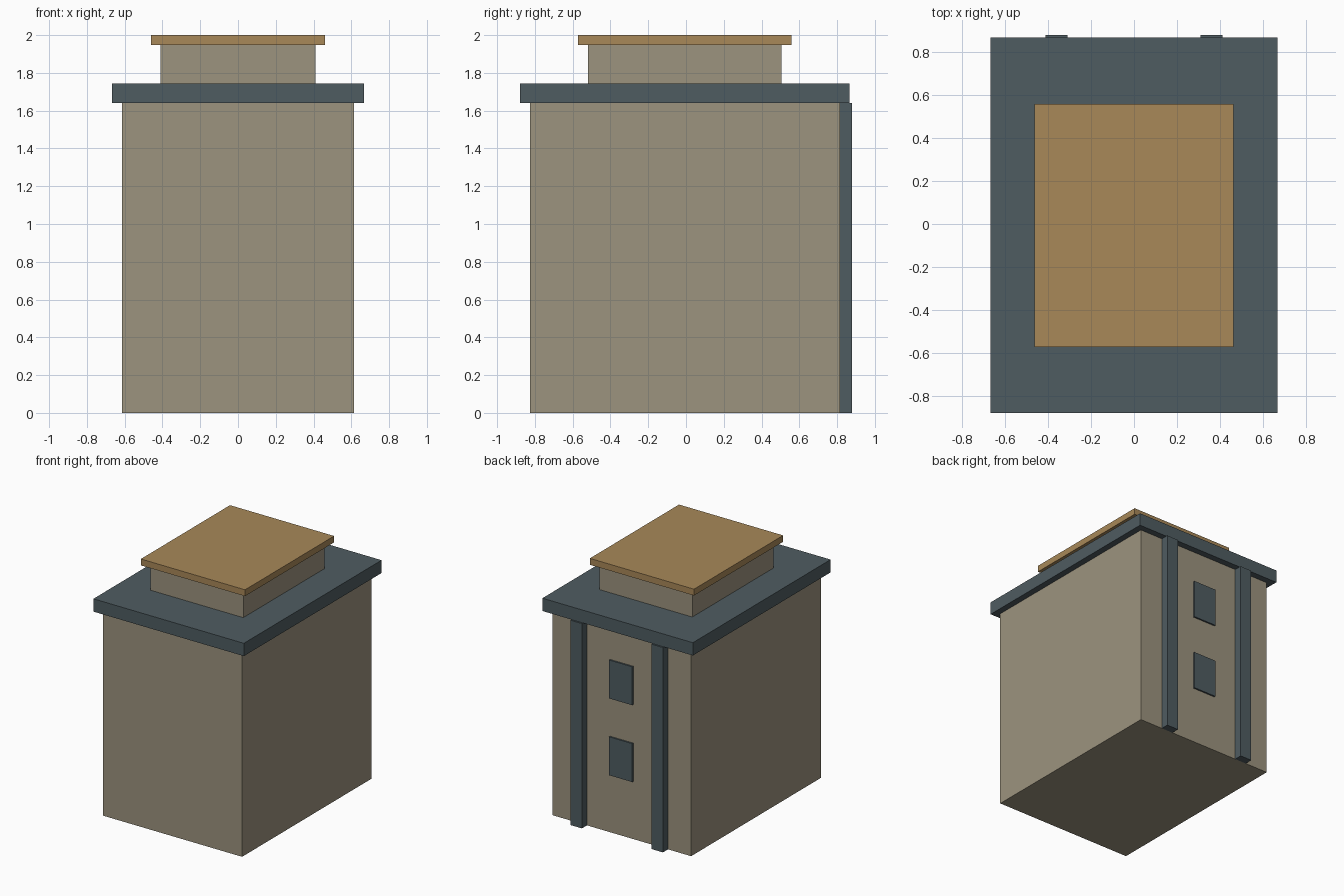
import bpy
import bmesh
from mathutils import Matrix, Vector

cube = bpy.data.objects.get("Cube")
if cube:
    bpy.data.objects.remove(cube, do_unlink=True)

U = 2 / 39         # the building sits on a grid, 39 units tall
SHIFT = -0.125     # centres the footprint, back pilasters included


def material(name, rgb):
    mat = bpy.data.materials.new(name)
    mat.use_nodes = True
    mat.diffuse_color = (*rgb, 1)
    mat.node_tree.nodes["Principled BSDF"].inputs["Base Color"].default_value = (*rgb, 1)
    return mat


stone = material("warm_stone", (0.332, 0.292, 0.209))
slate = material("slate_blue", (0.078, 0.107, 0.120))
ochre = material("ochre", (0.392, 0.246, 0.098))


def box(name, mat, x, y, z):
    """Box spanning the given (low, high) ranges in grid units."""
    low, high = (Vector(corner) for corner in zip(x, y, z))
    centre = (low + high) / 2 + Vector((0, SHIFT, 0))
    bm = bmesh.new()
    bmesh.ops.create_cube(bm, size=1, matrix=Matrix.Diagonal((high - low) * U).to_4x4())
    mesh = bpy.data.meshes.new(name)
    bm.to_mesh(mesh)
    bm.free()
    mesh.materials.append(mat)
    obj = bpy.data.objects.new(name, mesh)
    obj.location = centre * U
    bpy.context.collection.objects.link(obj)


# Stacked tiers: name, material, half width, half depth, height
tiers = [
    ("main_block", stone, 12, 16, 32),
    ("roof_slab", slate, 13, 17, 2),
    ("upper_block", stone, 8, 10, 4),
    ("roof_cap", ochre, 9, 11, 1),
]
base = 0
for name, mat, w, d, h in tiers:
    box(name, mat, (-w, w), (-d, d), (base, base + h))
    base += h

# Pilasters on the back wall
for side, x in (("left", 7), ("right", -7)):
    box(f"{side}_pilaster", slate, (x - 1, x + 1), (16, 17.25), (0, 32))

# Window panels on the back wall
for level, z in (("lower", 12), ("upper", 24)):
    box(f"{level}_window", slate, (-2, 2), (16, 16.25), (z - 3, z + 3))
